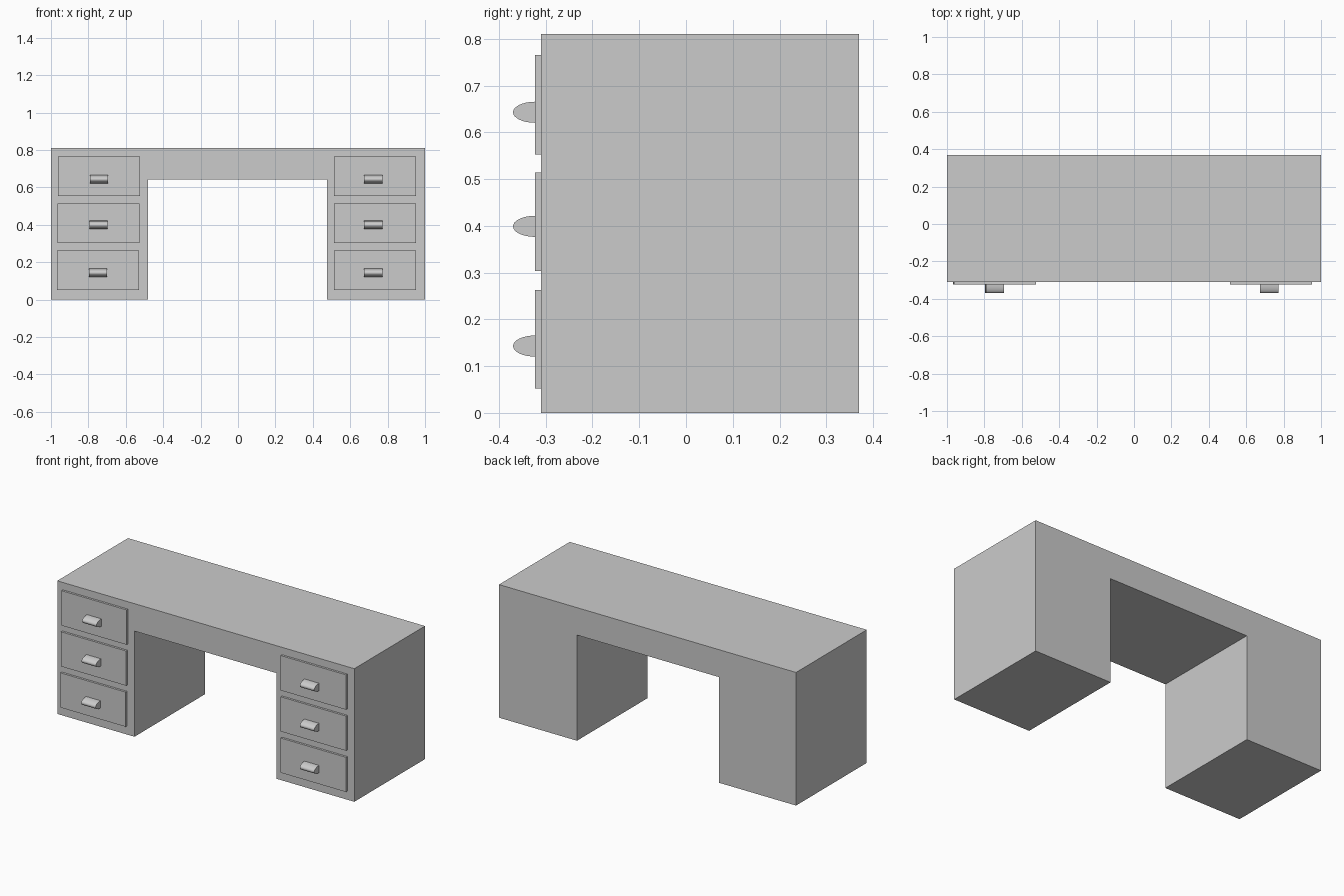
import bpy, math

if "Cube" in bpy.data.objects:
    bpy.data.objects.remove(bpy.data.objects["Cube"])

FRONT, BACK = -0.31, 0.37
FACE = -0.323          # front plane of the drawers


def make(name, verts, faces):
    mesh = bpy.data.meshes.new(name)
    mesh.from_pydata(verts, [], faces)
    obj = bpy.data.objects.new(name, mesh)
    bpy.context.collection.objects.link(obj)
    return obj


def prism(name, profile, a, b, place):
    """Extrude a closed 2D profile from a to b; place maps (u, v, w) to xyz."""
    n = len(profile)
    verts = [place(u, v, w) for w in (a, b) for u, v in profile]
    faces = [tuple(range(n))[::-1], tuple(range(n, 2 * n))]
    faces += [(i, (i + 1) % n, n + (i + 1) % n, n + i) for i in range(n)]
    obj = make(name, verts, faces)
    bpy.context.view_layer.objects.active = obj
    obj.select_set(True)
    bpy.ops.object.mode_set(mode='EDIT')
    bpy.ops.mesh.select_all(action='SELECT')
    bpy.ops.mesh.normals_make_consistent(inside=False)
    bpy.ops.object.mode_set(mode='OBJECT')
    bpy.ops.object.shade_smooth_by_angle(angle=math.radians(30))
    obj.select_set(False)
    return obj


def along_y(u, v, w):
    return (u, w, v)


def along_x(u, v, w):
    return (w, u, v)


# Desk body: two pedestals joined by the thick top
body = [(-1, 0), (-0.48, 0), (-0.48, 0.643), (0.475, 0.643),
        (0.475, 0), (1, 0), (1, 0.81), (-1, 0.81)]
prism("desk_body", body, FRONT, BACK, along_y)

# Drawer rows: name, drawer bottom, drawer top, handle height, left column shift
rows = [("bottom", 0.052, 0.263, 0.143, -0.006),
        ("middle", 0.303, 0.514, 0.399, -0.003),
        ("top", 0.553, 0.765, 0.643, 0.0)]
# Columns: name, drawer x range, handle x range
columns = [("left", -0.963, -0.524, -0.791, -0.694),
           ("right", 0.514, 0.953, 0.675, 0.772)]

for row, z0, z1, hz, shift in rows:
    for side, x0, x1, h0, h1 in columns:
        dx = shift if side == "left" else 0.0
        # Drawer front
        rect = [(x0 + dx, z0), (x1 + dx, z0), (x1 + dx, z1), (x0 + dx, z1)]
        prism(f"{side}_{row}_drawer", rect, FACE, FRONT + 0.003, along_y)
        # Half-oval pull handle
        oval = [(FACE - 0.047 * math.sin(math.pi * i / 16),
                 hz + 0.0225 * math.cos(math.pi * i / 16)) for i in range(17)]
        oval += [(FACE + 0.003, hz - 0.0225), (FACE + 0.003, hz + 0.0225)]
        prism(f"{side}_{row}_handle", oval, h0 + dx, h1 + dx, along_x)
